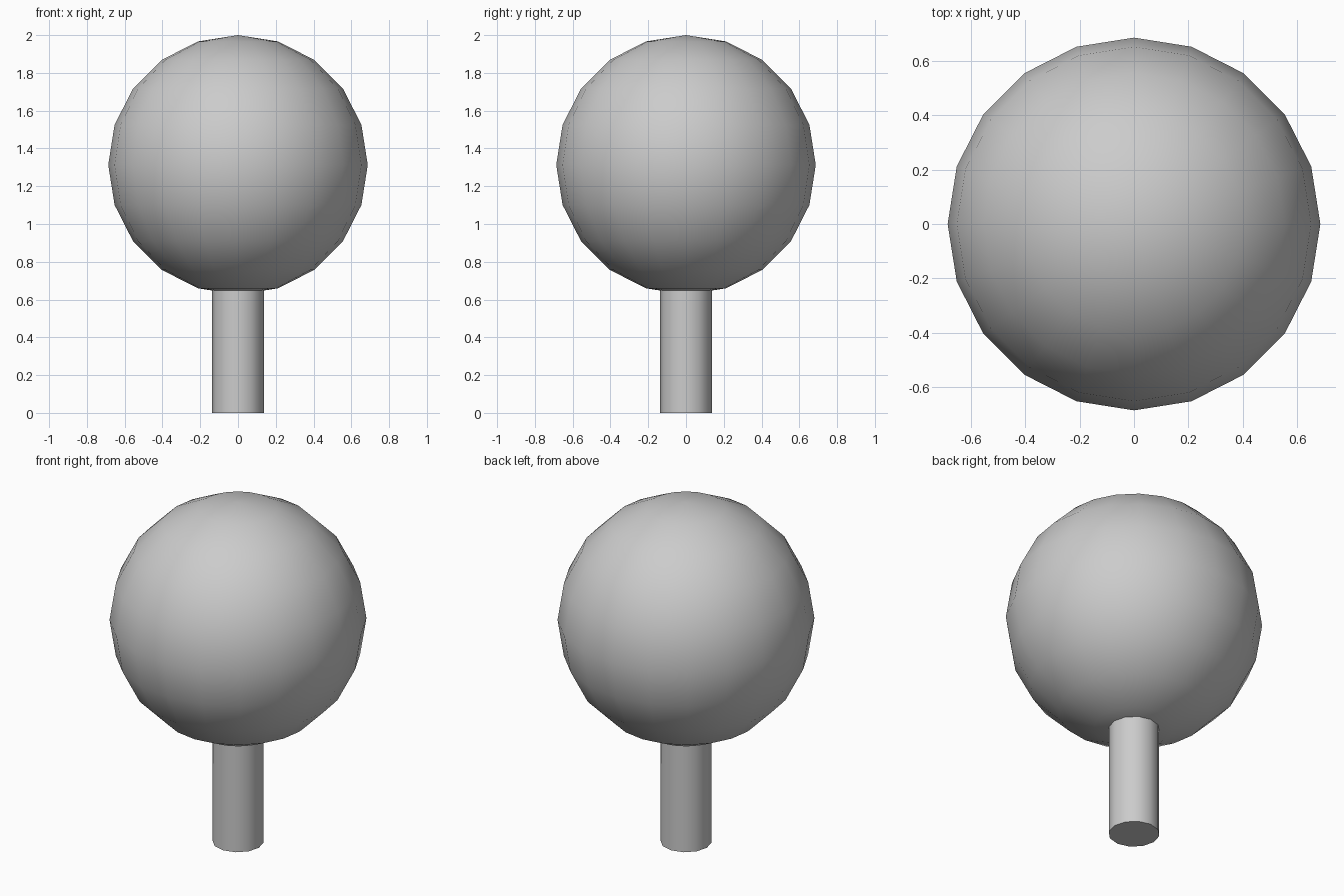
import bpy

if "Cube" in bpy.data.objects:
    bpy.data.objects.remove(bpy.data.objects["Cube"])

R = 0.687


def finish(name):
    obj = bpy.context.object
    obj.name = name
    bpy.ops.object.shade_smooth_by_angle(angle=0.7)
    return obj


# Round foliage ball
bpy.ops.mesh.primitive_uv_sphere_add(segments=20, ring_count=10, radius=R,
                                     location=(0, 0, 2 - R))
finish("foliage")

# Trunk, its top tucked into the foliage
trunk_height = 0.7
bpy.ops.mesh.primitive_cylinder_add(vertices=12, radius=0.137, depth=trunk_height,
                                    location=(0, 0, trunk_height / 2))
finish("trunk")
